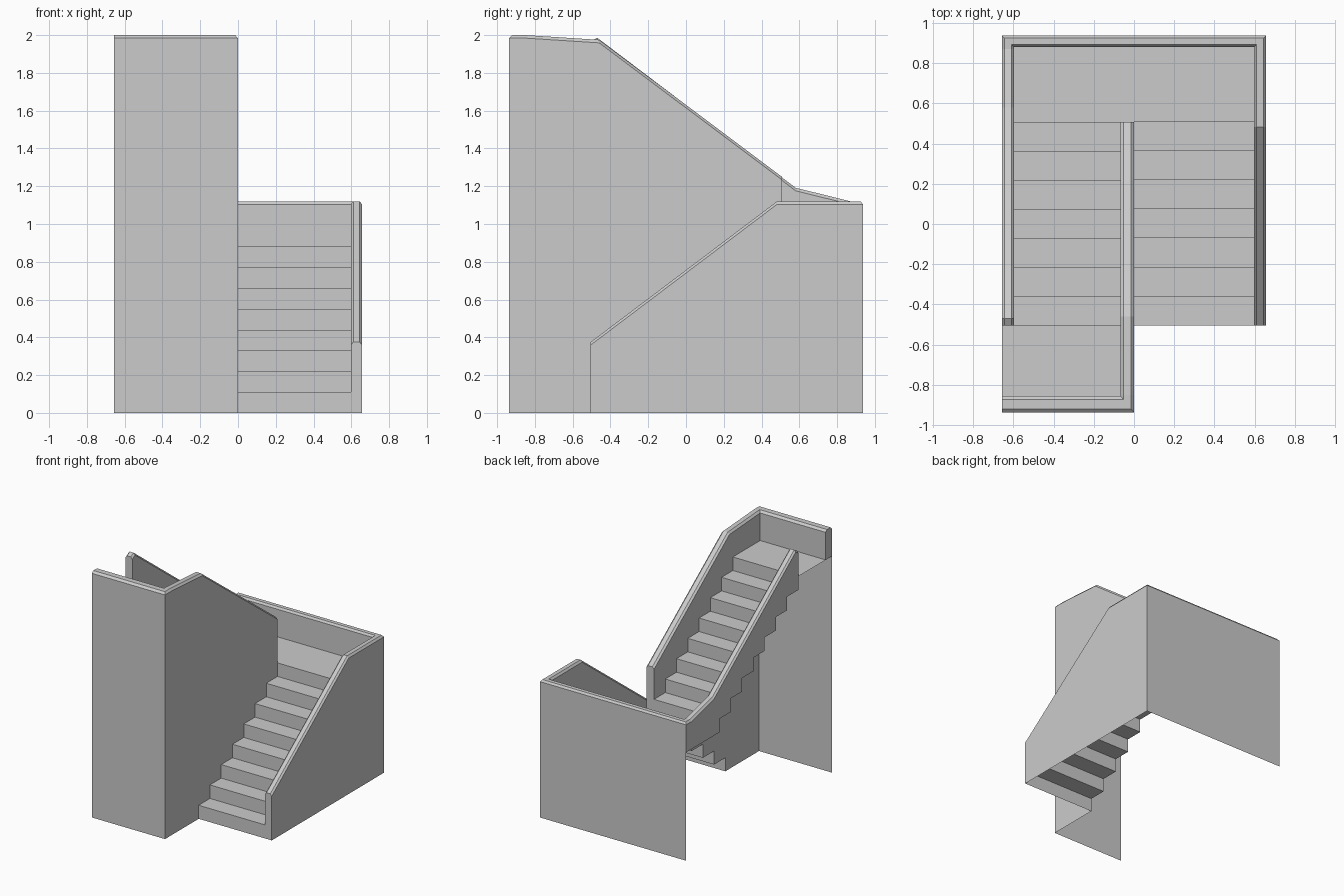
import bpy, bmesh

if "Cube" in bpy.data.objects:
    bpy.data.objects.remove(bpy.data.objects["Cube"])

N, RISE = 8, 0.11            # risers per flight
Y0, Y1 = -0.505, 0.508       # first and last riser
RUN = (Y1 - Y0) / (N - 1)
W, BACK, FRONT = 0.657, 0.937, -0.937
IW, IBACK, IFRONT, IMID = 0.597, 0.88, -0.855, -0.068
LOW, HIGH = N * RISE, 2 * N * RISE
CH = 0.016                   # chamfer of the wall caps
RISERS = [Y0 + i * RUN for i in range(N)]


def finish(name, bm):
    bmesh.ops.remove_doubles(bm, verts=bm.verts, dist=1e-5)
    bmesh.ops.dissolve_degenerate(bm, dist=1e-5, edges=bm.edges)
    bmesh.ops.recalc_face_normals(bm, faces=bm.faces)
    me = bpy.data.meshes.new(name)
    bm.to_mesh(me)
    bm.free()
    ob = bpy.data.objects.new(name, me)
    bpy.context.collection.objects.link(ob)


def sheet(name, x0, x1, profile):
    """Folded sheet: a (y, z) profile stretched from x0 to x1."""
    bm = bmesh.new()
    rows = [[bm.verts.new((x, y, z)) for x in (x0, x1)] for y, z in profile]
    for a, b in zip(rows, rows[1:]):
        bm.faces.new((a[0], a[1], b[1], b[0]))
    finish(name, bm)


def lower(y):
    return RISE * sum(y > r for r in RISERS)


def upper(y):
    return HIGH - RISE * sum(y > r for r in RISERS)


def top_at(profile, y):
    for (a, za), (b, zb) in zip(profile, profile[1:]):
        if a <= y <= b:
            return za + (zb - za) * (y - a) / (b - a)
    return profile[0][1] if y < profile[0][0] else profile[-1][1]


def straight(xo, xi, ya, yb, profile, outer_z, inner_z, reverse=False):
    """Wall stations along y; the bottom edges follow the stairs."""
    ys = sorted({ya, yb} | {y for y in RISERS + [p[0] for p in profile] if ya < y < yb})
    out = []
    for a, b in zip(ys, ys[1:]):
        m = (a + b) / 2
        for y in (a, b):
            out.append(((xo, y), (xi, y), top_at(profile, y), outer_z(m), inner_z(m)))
    return out[::-1] if reverse else out


def wall(name, stations):
    """Loft a chamfered wall section through the stations."""
    bm = bmesh.new()
    rings = []
    for (ox, oy), (ix, iy), top, zo, zi in stations:
        def at(t, z):
            return bm.verts.new((ox + (ix - ox) * t, oy + (iy - oy) * t, z))
        rings.append([at(0, zo), at(0, top - CH), at(.22, top), at(.78, top),
                      at(1, top - CH), at(1, zi)])
    for a, b in zip(rings, rings[1:]):
        for i in range(5):
            bm.faces.new((a[i], a[i + 1], b[i + 1], b[i]))
    bm.faces.new(rings[0])
    bm.faces.new(rings[-1])
    bmesh.ops.remove_doubles(bm, verts=bm.verts, dist=1e-5)
    bmesh.ops.dissolve_degenerate(bm, dist=1e-5, edges=bm.edges)
    bmesh.ops.recalc_face_normals(bm, faces=bm.faces)
    bmesh.ops.dissolve_limit(bm, angle_limit=0.01, verts=bm.verts, edges=bm.edges)
    finish(name, bm)


# stair flights and landings
low, high = [], []
for i, y in enumerate(RISERS):
    low += [(y, i * RISE), (y, (i + 1) * RISE)]
    high += [(y, HIGH - i * RISE), (y, HIGH - (i + 1) * RISE)]
sheet("lower_flight", 0, W, low)
sheet("upper_flight", -W, 0, high)
sheet("middle_landing", -W, W, [(Y1, LOW), (BACK, LOW)])
sheet("top_landing", -W, 0, [(FRONT, HIGH), (Y0, HIGH)])


def floor(y):
    return 0


# outer wall: right side, back, left side
right_top = [(Y0, .375), (.482, 1.12), (BACK, 1.12)]
left_top = [(Y0, 1.965), (-.47, 1.986), (.58, 1.192), (.87, 1.12)]
back_top = 1.12
outer = [((W, Y0), (IW, Y0), .375, RISE, RISE)]
outer += straight(W, IW, Y0, IBACK, right_top, floor, lower)
outer += [((W, BACK), (IW, IBACK), back_top, 0, LOW),
          ((-W, BACK), (-IW, IBACK), back_top, 0, LOW),
          ((-W, BACK), (-IW, IBACK), back_top, LOW, LOW)]
outer += straight(-W, -IW, Y0, IBACK, left_top, upper, upper, True)
outer += [((-W, Y0), (-IW, Y0), 1.965, HIGH, HIGH)]
wall("outer_wall", outer)

# inner wall: front of the top landing, then between the flights
mid_top = [(-.85, 2.0), (-.46, 1.975), (Y1, 1.25)]
inner = [((-W, FRONT), (-W, IFRONT), 2.0, HIGH, HIGH),
         ((-W, FRONT), (-W, IFRONT), 2.0, 0, HIGH),
         ((0, FRONT), (IMID, IFRONT), 2.0, 0, HIGH)]
inner += straight(0, IMID, IFRONT, Y1, mid_top, lower, upper)
inner += [((0, Y1), (IMID, Y1), 1.25, LOW, LOW)]
wall("inner_wall", inner)
